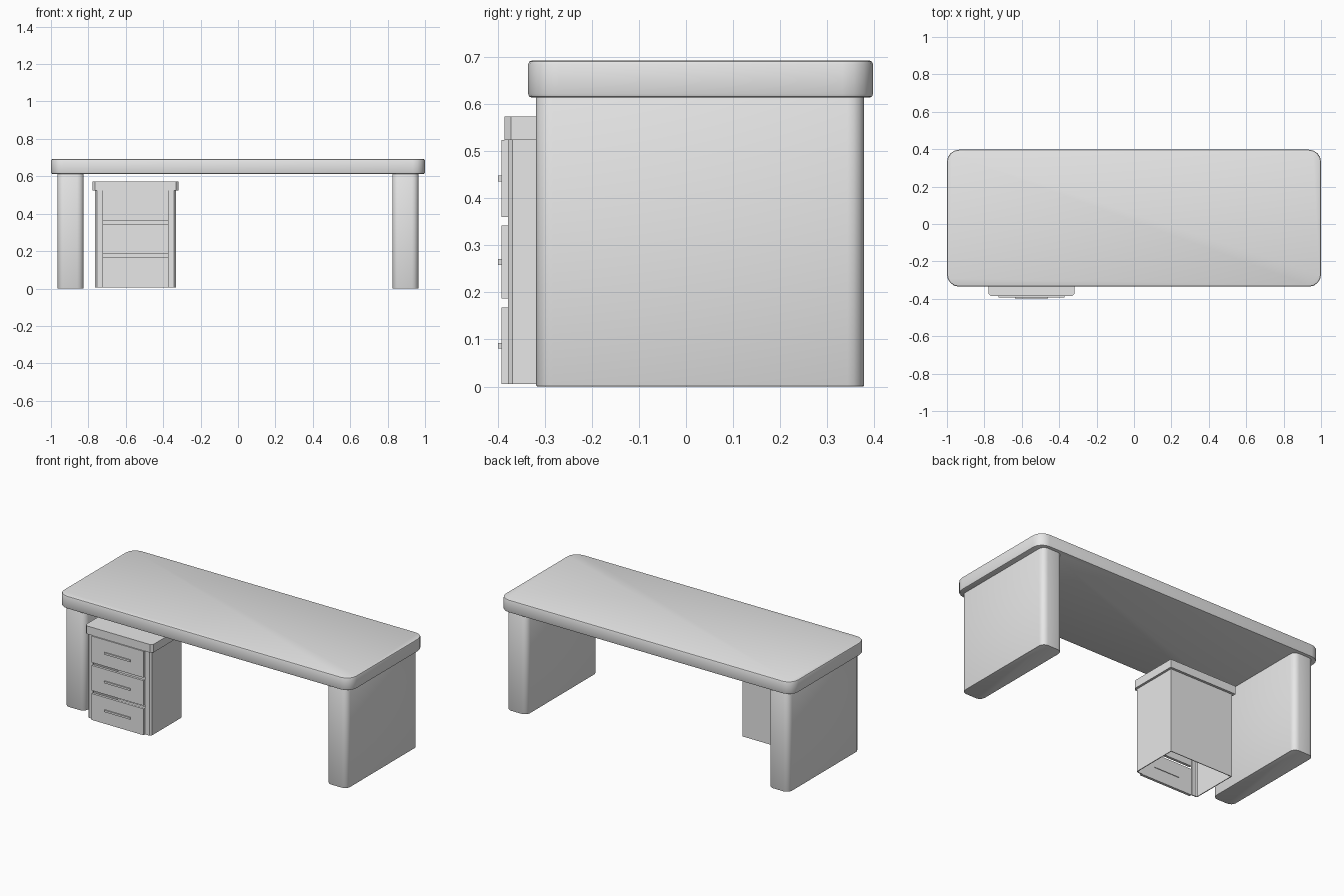
import bpy, bmesh, math
from mathutils import Vector

if "Cube" in bpy.data.objects:
    bpy.data.objects.remove(bpy.data.objects["Cube"], do_unlink=True)

GREY = (0.8, 0.8, 0.8, 1.0)
grey = bpy.data.materials.new("plain_grey")
grey.use_nodes = True
grey.diffuse_color = GREY
grey.node_tree.nodes["Principled BSDF"].inputs["Base Color"].default_value = GREY


def finish(name, bm, smooth=False):
    """Turn a bmesh into a named object with the grey material."""
    bmesh.ops.recalc_face_normals(bm, faces=bm.faces)
    mesh = bpy.data.meshes.new(name)
    bm.to_mesh(mesh)
    bm.free()
    mesh.materials.append(grey)
    obj = bpy.data.objects.new(name, mesh)
    bpy.context.scene.collection.objects.link(obj)
    if smooth:
        bpy.ops.object.select_all(action="DESELECT")
        obj.select_set(True)
        bpy.context.view_layer.objects.active = obj
        bpy.ops.object.shade_smooth_by_angle(angle=math.radians(40))
    return obj


def block(name, x, y, z, corner=0, segments=1, edge=0, front_only=False):
    """Box between (min, max) pairs, with rounded upright corners and soft rims."""
    low, high = Vector((x[0], y[0], z[0])), Vector((x[1], y[1], z[1]))
    bm = bmesh.new()
    bmesh.ops.create_cube(bm, size=1)
    for v in bm.verts:
        v.co = (low + high) / 2 + v.co * (high - low)
    if corner:
        upright = [e for e in bm.edges
                   if abs(e.verts[0].co.z - e.verts[1].co.z) > 0.001
                   and (not front_only or e.verts[0].co.y < (y[0] + y[1]) / 2)]
        bmesh.ops.bevel(bm, geom=upright, offset=corner, segments=segments,
                        profile=0.5, affect="EDGES")
    if edge:
        bm.normal_update()
        rims = [e for e in bm.edges
                if any(abs(f.normal.z) > 0.9 for f in e.link_faces)]
        bmesh.ops.bevel(bm, geom=rims, offset=edge, segments=2,
                        profile=0.5, affect="EDGES")
    return finish(name, bm, smooth=corner > 0 and segments > 1)


# Desk top and the two slab legs
block("desk_top", (-1, 1), (-0.335, 0.397), (0.613, 0.692), 0.065, 4, 0.008)
for side, x in (("left", (0.825, 0.965)), ("right", (-0.965, -0.825))):
    block(side + "_leg", x, (-0.318, 0.378), (0, 0.615), 0.035, 4, 0.003)

# Cabinet shell: open below and at the front between the two stiles
MID, HALF, FRONT, BACK = -0.548, 0.217, -0.378, -0.08
half_path = [(0.177, FRONT), (HALF - 0.01, FRONT), (HALF, FRONT + 0.01), (HALF, BACK)]
path = [(MID - px, py) for px, py in half_path]
path += [(MID + px, py) for px, py in reversed(half_path)]
bm = bmesh.new()
verts = [bm.verts.new((px, py, 0.005)) for px, py in path]
edges = [bm.edges.new(pair) for pair in zip(verts, verts[1:])]
walls = bmesh.ops.extrude_edge_only(bm, edges=edges)["geom"]
bmesh.ops.translate(bm, vec=(0, 0, 0.52),
                    verts=[g for g in walls if isinstance(g, bmesh.types.BMVert)])
bmesh.ops.recalc_face_normals(bm, faces=bm.faces)
# Make the walls face away from the cabinet's middle before thickening
bm.faces.ensure_lookup_table()
for f in bm.faces:
    outward = f.calc_center_median() - Vector((MID, -0.23, 0.26))
    outward.z = 0
    if f.normal.dot(outward) < 0:
        f.normal_flip()
shell = finish("cabinet_shell", bm)
thick = shell.modifiers.new("wall_thickness", "SOLIDIFY")
thick.thickness = 0.006
thick.offset = -1

# Cabinet lid with clipped front corners
block("cabinet_lid", (MID - 0.231, MID + 0.231), (-0.385, BACK + 0.015),
      (0.523, 0.573), 0.014, 1, front_only=True)

# Drawer fronts with slim bar handles
for name, low, high in (("bottom", 0.005, 0.168), ("middle", 0.187, 0.342),
                        ("top", 0.36, 0.523)):
    block(name + "_drawer", (MID - 0.177, MID + 0.177), (-0.392, -0.376), (low, high))
    mid = (low + high) / 2
    block(name + "_handle", (MID - 0.088, MID + 0.088), (-0.399, -0.372),
          (mid - 0.006, mid + 0.006))
